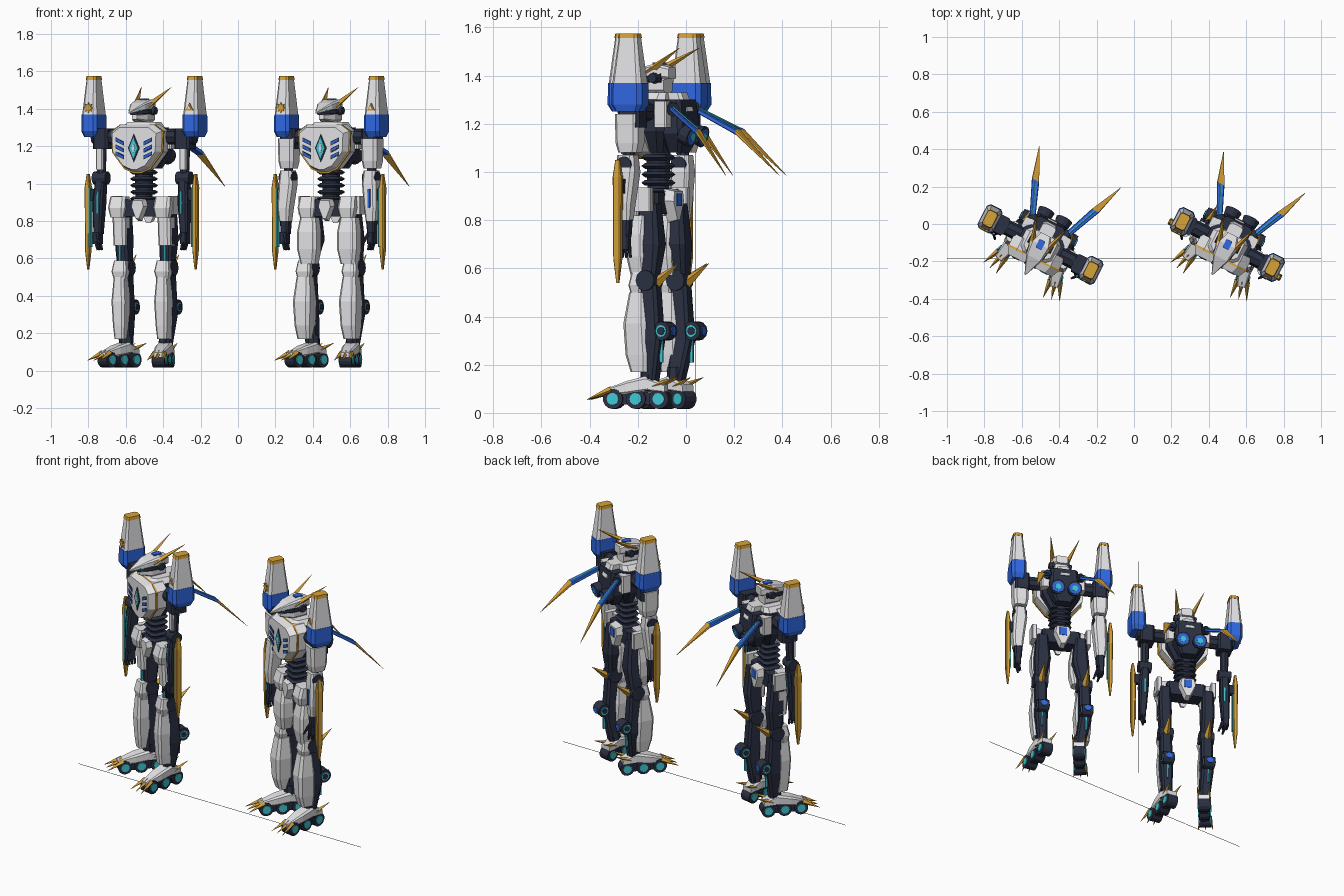
import bpy, bmesh, math
from mathutils import Matrix, Vector

cube = bpy.data.objects.get("Cube")
if cube:
    bpy.data.objects.remove(cube, do_unlink=True)


def material(name, r, g, b):
    m = bpy.data.materials.new(name)
    m.use_nodes = True
    m.diffuse_color = (r, g, b, 1)
    m.node_tree.nodes["Principled BSDF"].inputs["Base Color"].default_value = (r, g, b, 1)
    return m


WHITE = material("armour white", .82, .82, .84)
DARK = material("frame navy", .024, .03, .055)
BLUE = material("bright blue", .03, .14, .76)
GOLD = material("gold", .68, .36, .04)
CYAN = material("cyan glow", .05, .58, .66)
PALE = material("pale glow", .6, .85, .85)
GREY = material("line grey", .3, .3, .3)


def finish(name, bm, mat, xf):
    bmesh.ops.recalc_face_normals(bm, faces=bm.faces)
    bm.transform(xf)
    mesh = bpy.data.meshes.new(name)
    bm.to_mesh(mesh)
    bm.free()
    mesh.materials.append(mat)
    bpy.context.collection.objects.link(bpy.data.objects.new(name, mesh))


def skin(name, rings, mat, xf):
    """Closed skin over rings of equal point count."""
    bm = bmesh.new()
    loops = [[bm.verts.new(p) for p in ring] for ring in rings]
    for low, high in zip(loops, loops[1:]):
        for i in range(len(low)):
            j = i - 1
            bm.faces.new((low[j], low[i], high[i], high[j]))
    bm.faces.new(loops[0])
    bm.faces.new(loops[-1])
    finish(name, bm, mat, xf)


def loft(name, rings, mat, xf, axis="z", chamfer=.35):
    """Chamfered boxes (x, y, z, half width, half depth) joined along an axis."""
    out = []
    for x, y, z, a, b in rings:
        c = chamfer * min(a, b)
        octagon = [(a, b - c), (a - c, b), (c - a, b), (-a, b - c),
                   (-a, c - b), (c - a, -b), (a - c, -b), (a, c - b)]
        out.append([(x + p, y + q, z) if axis == "z" else (x + p, y, z + q)
                    for p, q in octagon])
    skin(name, out, mat, xf)


def box(name, centre, half, mat, xf, chamfer=.25):
    x, y, z = centre
    a, b, h = half
    loft(name, [(x, y, z - h, a, b), (x, y, z + h, a, b)], mat, xf, chamfer=chamfer)


def plate(name, outline, front, back, taper, mat, xf):
    """Outline in x and z, extruded along y, its front end tapered."""
    n = len(outline)
    cx = sum(p[0] for p in outline) / n
    cz = sum(p[1] for p in outline) / n
    skin(name, [[(x, back, z) for x, z in outline],
                [(cx + (x - cx) * taper, front, cz + (z - cz) * taper) for x, z in outline]],
         mat, xf)


def rod(name, start, end, r1, r2, mat, xf, sides=12):
    a, b = Vector(start), Vector(end)
    bm = bmesh.new()
    bmesh.ops.create_cone(bm, cap_ends=True, segments=sides, radius1=r1, radius2=r2,
                          depth=(b - a).length)
    turn = (b - a).to_track_quat("Z", "Y").to_matrix().to_4x4()
    finish(name, bm, mat, xf @ Matrix.Translation((a + b) / 2) @ turn)


def mirror(outline):
    """Complete a right-hand outline, listed from top to bottom."""
    return outline + [(-x, z) for x, z in reversed(outline)]


def build_torso(tag, xf):
    # core, ribbed waist and collar
    loft(tag + "torso_core", [(0, -.01, 1.08, .065, .05), (0, -.005, 1.17, .12, .075),
                              (0, 0, 1.3, .12, .075)], DARK, xf)
    loft(tag + "collar", [(0, -.02, 1.28, .12, .09), (0, 0, 1.33, .08, .06)], WHITE, xf)
    rod(tag + "waist", (0, -.005, .88), (0, -.005, 1.1), .045, .05, DARK, xf)
    for i in range(5):
        z = .92 + i * .035
        loft(tag + "waist_rib", [(0, -.005, z - .012, .05, .045), (0, -.005, z, .066, .056),
                                 (0, -.005, z + .012, .05, .045)], DARK, xf)
    # chest plate with trim, slots and gem
    chest = [(.1, 1.315), (.15, 1.28), (.145, 1.17), (.075, 1.085), (.02, 1.062)]
    trim = [(x * 1.05, min(z, 1.2 + (z - 1.2) * 1.06)) for x, z in chest]
    plate(tag + "chest_trim", mirror(trim), -.085, -.075, 1, GOLD, xf)
    plate(tag + "chest_plate", mirror(chest), -.125, -.085, .88, WHITE, xf)
    plate(tag + "chest_side", mirror(chest), -.075, -.01, 1, WHITE, xf)
    for label, w, h, y, mat in (("frame", .034, .075, -.129, DARK),
                                ("gem", .025, .058, -.131, CYAN), ("glint", .01, .03, -.133, PALE)):
        gem = [(0, 1.19 + h), (w, 1.19), (0, 1.19 - h), (-w, 1.19)]
        plate(tag + "chest_" + label, gem, y, -.124, 1, mat, xf)
    for s in (-1, 1):
        for i in range(3):
            z = 1.23 - i * .037
            for label, d, y, mat in (("slot_frame", .005, -.127, DARK), ("slot", 0, -.129, BLUE)):
                slot = [(s * (.064 - d), z - .022 - d), (s * (.104 + d), z - d),
                        (s * (.104 + d), z + .012 + d), (s * (.064 - d), z - .01 + d)]
                plate(tag + "chest_" + label, slot, y, -.12, 1, mat, xf)
    # backpack and thrusters
    loft(tag + "backpack", [(0, .09, 1.08, .05, .03), (0, .1, 1.16, .095, .05),
                            (0, .09, 1.3, .085, .045)], DARK, xf)
    loft(tag + "back_collar", [(0, .1, 1.25, .04, .046), (0, .08, 1.33, .04, .035)], WHITE, xf)
    for s in (-1, 1):
        x = s * .053
        rod(tag + "thruster", (x, .13, 1.16), (x, .178, 1.145), .038, .046, DARK, xf)
        rod(tag + "thruster_ring", (x, .178, 1.145), (x, .182, 1.144), .036, .036, BLUE, xf)
        rod(tag + "thruster_core", (x, .182, 1.144), (x, .186, 1.143), .018, .018, CYAN, xf)
        box(tag + "back_panel", (s * .11, .07, 1.24), (.028, .03, .055), WHITE, xf)
    # pelvis
    box(tag + "pelvis", (0, 0, .87), (.12, .05, .045), DARK, xf)
    plate(tag + "front_guard", mirror([(.035, .92), (.045, .88), (.012, .8)]),
          -.085, -.05, .8, WHITE, xf)
    plate(tag + "rear_guard", mirror([(.045, .93), (.055, .88), (.014, .79)]),
          .09, .045, .85, WHITE, xf)
    box(tag + "rear_badge", (0, .09, .885), (.023, .004, .026), BLUE, xf)


def build_head(tag, xf):
    rod(tag + "neck", (0, 0, 1.3), (0, 0, 1.38), .035, .035, DARK, xf)
    loft(tag + "jaw", [(0, -.12, 1.355, .015, .012), (0, -.05, 1.355, .045, .025),
                       (0, .04, 1.36, .042, .03)], WHITE, xf, "y")
    loft(tag + "visor", [(0, -.13, 1.378, .02, .01), (0, -.06, 1.385, .053, .014),
                         (0, .03, 1.39, .053, .018)], DARK, xf, "y")
    loft(tag + "helmet", [(0, -.18, 1.378, .004, .004), (0, -.08, 1.41, .045, .02),
                          (0, 0, 1.42, .056, .03), (0, .06, 1.41, .035, .025)], WHITE, xf, "y")
    box(tag + "crest_badge", (0, .0, 1.45), (.018, .025, .004), BLUE, xf)
    for s in (-1, 1):
        rod(tag + "ear", (s * .045, 0, 1.39), (s * .07, 0, 1.39), .024, .02, DARK, xf)
        plate(tag + "eye", [(s * .01, 1.383), (s * .034, 1.388), (s * .034, 1.393), (s * .01, 1.388)],
              -.125, -.09, .9, CYAN, xf)
        rod(tag + "antenna", (s * .035, -.04, 1.41), (s * .09, .14, 1.515), .02, .001, GOLD, xf, 4)


def build_wing(tag, xf, s, reach):
    # flat arm and blade, swept back and down
    mid, tip = (s * .18, .295 * reach, 1.165), (s * .245, .467 * reach, .985)
    rod(tag + "wing_joint", (s * .06, .06, 1.27), (s * .11, .12, 1.26), .028, .028, DARK, xf)
    loft(tag + "wing_arm", [(s * .1, .1, 1.27, .017, .01), (*mid, .022, .012)], BLUE, xf, "y")
    loft(tag + "wing_blade", [(*mid, .022, .012), (*tip, .001, .001)], GOLD, xf, "y")
    rod(tag + "wing_glow", (s * .1, .1, 1.279), (s * .178, .29 * reach, 1.178), .005, .005, CYAN, xf, 6)


def build_pod(tag, xf, s, x):
    loft(tag + "pod_collar", [(x, 0, 1.25, .038, .054), (x, 0, 1.28, .047, .072),
                              (x, 0, 1.37, .046, .07)], BLUE, xf)
    loft(tag + "pod_tower", [(x, 0, 1.37, .044, .067), (x, 0, 1.555, .028, .043)], WHITE, xf)
    loft(tag + "pod_cap", [(x, 0, 1.555, .031, .046), (x, 0, 1.575, .028, .042)], GOLD, xf)
    # plain ornament: a star on one side, an open triangle on the other
    shapes = [(16, .028, .016, -.07, GOLD)] if s < 0 else [(3, .026, .026, -.068, GOLD),
                                                           (3, .012, .012, -.07, WHITE)]
    for n, outer, inner, y, mat in shapes:
        points = []
        for i in range(n):
            r, a = (inner if i % 2 else outer), math.pi / 2 + math.tau * i / n
            points.append((x + r * math.cos(a), 1.405 + r * math.sin(a)))
        plate(tag + "pod_ornament", points, y, y + .009, 1, mat, xf)


def build_arm(tag, xf, s, pod, armoured):
    rod(tag + "shoulder_axle", (s * .1, 0, 1.25), (s * pod, 0, 1.25), .042, .042, DARK, xf, 8)
    box(tag + "shoulder", (s * .245, 0, 1.24), (.045, .05, .055), DARK, xf)
    # arm bones
    x = s * .25
    rod(tag + "upper_arm", (x, -.01, 1.22), (x, -.02, 1.02), .028, .025, DARK, xf, 8)
    rod(tag + "elbow", (x - .04, -.02, 1.03), (x + .04, -.02, 1.03), .035, .035, DARK, xf)
    loft(tag + "forearm", [(x + s * .01, -.03, .73, .022, .025), (x + s * .005, -.03, .9, .03, .034),
                           (x, -.02, 1.01, .026, .03)], DARK, xf)
    box(tag + "palm", (x + s * .012, -.035, .71), (.018, .03, .032), DARK, xf)
    for i in range(4):
        y = -.062 + i * .018
        rod(tag + "finger", (x + s * .012, y, .69), (x, y, .645), .009, .006, DARK, xf, 6)
    rod(tag + "thumb", (x, -.06, .73), (x - s * .02, -.085, .675), .01, .006, DARK, xf, 6)
    # armour
    if armoured:
        loft(tag + "upper_arm_armour", [(x, -.01, 1.08, .038, .042), (x, -.01, 1.12, .045, .052),
                                        (x, -.01, 1.24, .048, .055)], WHITE, xf)
        loft(tag + "forearm_armour", [(x + s * .01, -.03, .8, .028, .032), (x + s * .01, -.03, .87, .036, .04),
                                      (x, -.02, 1, .042, .045), (x, -.02, 1.07, .034, .038)], WHITE, xf)
        if s > 0:
            box(tag + "forearm_stripe", (x + .01, -.068, .92), (.008, .006, .05), BLUE, xf)
    else:
        box(tag + "upper_arm_plate", (x, -.022, 1.13), (.02, .022, .055), WHITE, xf)
        box(tag + "arm_light", (x, -.03, .9), (.006, .036, .06), CYAN, xf)
    # long forearm blade
    bx = s * .322
    loft(tag + "blade", [(bx, -.03, .54, .004, .006), (bx, -.03, .64, .013, .017),
                         (bx, -.03, .98, .015, .019), (bx, -.03, 1.05, .006, .01)], GOLD, xf)
    box(tag + "blade_core", (bx - s * .014, -.032, .82), (.004, .016, .16), CYAN, xf)
    box(tag + "blade_mount", (s * .295, -.025, .94), (.022, .015, .03), DARK, xf)


def build_leg(tag, xf, s, armoured):
    hip = s * (.12 if armoured else .135)
    x = s * .138 - .008 if armoured else s * .128
    # hip skirts
    loft(tag + "hip_skirt", [(hip, -.045, .82, .038, .025), (hip, -.04, .87, .05, .04),
                             (hip, -.025, .93, .045, .036)], WHITE, xf)
    box(tag + "side_skirt", (s * .17, .01, .885), (.016, .04, .05), WHITE, xf)
    # thigh
    w = .05 if armoured else .038
    loft(tag + "thigh", [(x, .02, .56, .034, .036), (hip, .025, .7, w, .05),
                         (hip, .015, .87, .036, .042)], DARK, xf)
    if armoured:
        loft(tag + "thigh_armour", [(hip, -.022, .57, .042, .036), (hip, -.028, .65, .058, .044),
                                    (hip, -.028, .74, .058, .044), (hip, -.02, .82, .045, .036)], WHITE, xf)
    else:
        loft(tag + "thigh_plate", [(hip, -.005, .67, .036, .036), (hip, -.01, .82, .038, .04)], WHITE, xf)
        box(tag + "thigh_light", (hip, -.018, .63), (.006, .012, .05), CYAN, xf)
    # knee
    rod(tag + "knee_axle", (x - .044, .02, .55), (x + .044, .02, .55), .043, .043, DARK, xf)
    loft(tag + "knee_cap", [(x, -.03, .48, .032, .02), (x, -.03, .53, .044, .032),
                            (x, -.025, .59, .034, .023)], WHITE, xf)
    rod(tag + "knee_spike", (x, .05, .54), (x, .155, .62), .024, .001, GOLD, xf, 4)
    # shin and calf
    fx = s * .118
    loft(tag + "calf", [(fx, .015, .12, .03, .032), (x, .035, .3, .038, .045),
                        (x, .025, .53, .034, .038)], DARK, xf)
    w = .052 if armoured else .04
    loft(tag + "shin_armour", [(x, -.018, .17, w * .7, .038), (x, -.025, .24, w * .85, w),
                               (x, -.03, .37, w, w + .003), (x, -.024, .5, w * .75, .038)], WHITE, xf)
    box(tag + "calf_light", (x, .076, .27), (.005, .008, .06), CYAN, xf)
    rod(tag + "calf_joint", (x - .034, .092, .34), (x + .034, .092, .34), .04, .04, DARK, xf)
    for d in (-1, 1):
        rod(tag + "calf_ring", (x + d * .034, .092, .34), (x + d * .038, .092, .34), .025, .025, CYAN, xf)
        rod(tag + "calf_hub", (x + d * .038, .092, .34), (x + d * .041, .092, .34), .017, .017, DARK, xf)
    rod(tag + "calf_lens", (x, .128, .34), (x, .134, .34), .02, .02, BLUE, xf)
    # foot with wheels and claws
    foot = xf @ Matrix.Translation((fx, .015, 0)) @ Matrix.Rotation(math.radians(s * 15), 4, "Z")
    rod(tag + "ankle", (0, 0, .09), (0, 0, .19), .042, .034, DARK, foot, 8)
    loft(tag + "foot_shell", [(0, -.19, .085, .022, .012), (0, -.09, .105, .04, .028),
                              (0, -.01, .12, .042, .033), (0, .07, .1, .034, .018)], WHITE, foot, "y")
    box(tag + "foot_chassis", (0, -.055, .06), (.024, .11, .025), DARK, foot)
    for i in range(3):
        y = -.15 + i * .097
        rod(tag + "wheel", (-.034, y, .058), (.034, y, .058), .042, .042, DARK, foot, 14)
        for d in (-1, 1):
            rod(tag + "wheel_hub", (d * .034, y, .058), (d * .039, y, .058), .025, .025, CYAN, foot)
    for d in (-1, 0, 1):
        rod(tag + "toe_claw", (d * .026, -.16, .095), (d * .045, -.258, .055), .016, .001, GOLD, foot, 4)
    for d in (-1, 1):
        rod(tag + "heel_claw", (d * .025, .02, .11), (d * .04, .12, .147), .015, .001, GOLD, foot, 4)


# two standing machines, the second one more heavily armoured
for tag, side, pod, reach, armoured in (("light_", -.5, .303, 1, False),
                                        ("heavy_", .5, .27, .93, True)):
    place = Matrix.Translation((side, -.11, 0)) @ Matrix.Rotation(math.radians(-27), 4, "Z")
    build_torso(tag, place)
    build_head(tag, place)
    for s in (-1, 1):
        build_wing(tag, place, s, reach)
        build_pod(tag, place, s, s * pod)
        build_arm(tag, place, s, pod, armoured)
        build_leg(tag, place, s, armoured)

# thin base line and upright divider
base = Matrix.Identity(4)
box("base_line", (0, -.185, .001), (1, .001, .001), GREY, base, 0.1)
box("divider_line", (0, .04, .8), (.0005, .0005, .75), GREY, base, 0.1)
